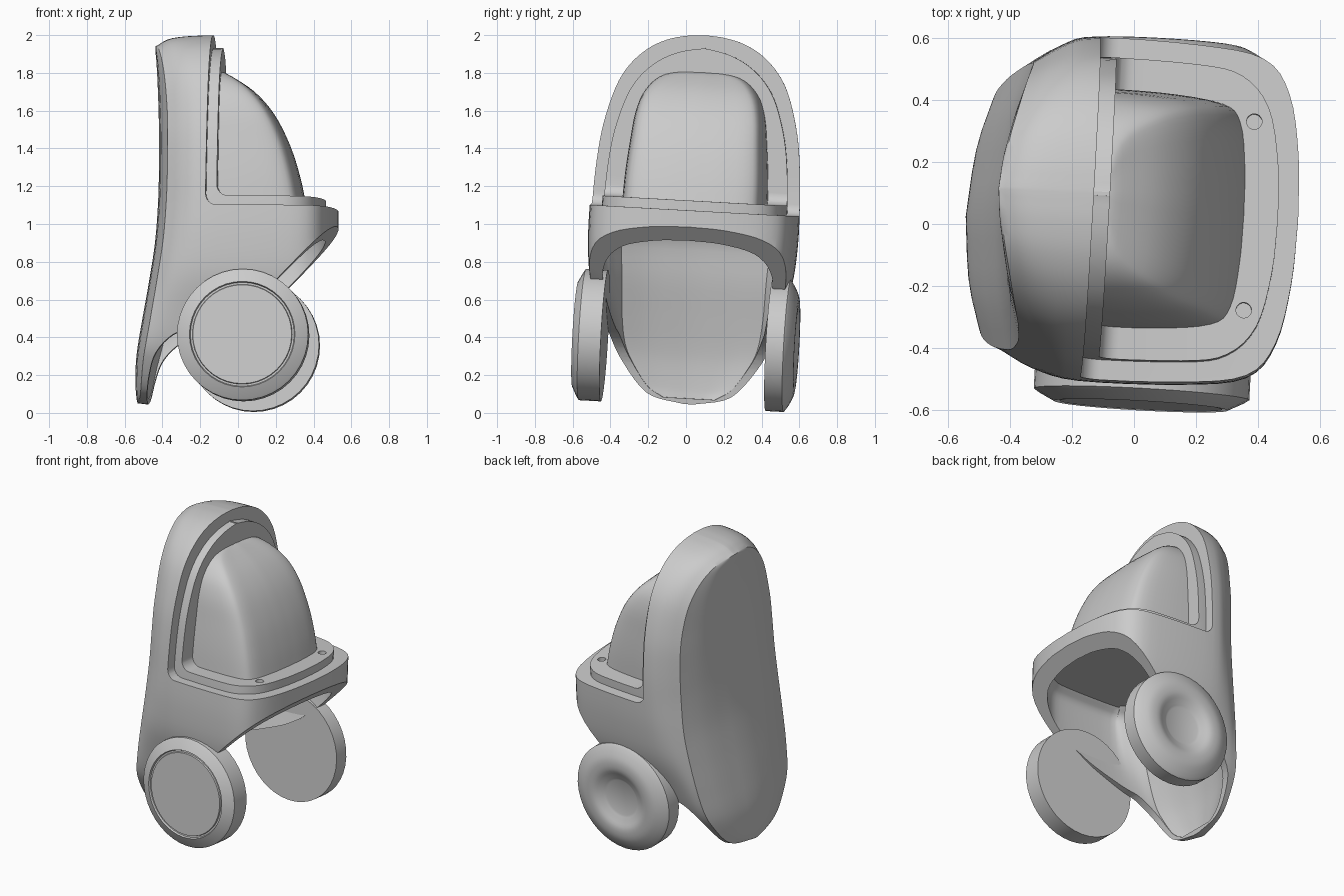
import bpy, bmesh, math
from mathutils import Matrix, Vector

cube = bpy.data.objects.get("Cube")
if cube:
    bpy.data.objects.remove(cube)

grey = bpy.data.materials.new("plain grey")
grey.use_nodes = True
grey.diffuse_color = (0.6, 0.6, 0.6, 1)
grey.node_tree.nodes["Principled BSDF"].inputs["Base Color"].default_value = (0.6, 0.6, 0.6, 1)

# the whole model leans and turns a little
LEAN = (Matrix.Translation((0, 0.04, 1)) @ Matrix.Rotation(math.radians(-3.2), 4, "Z")
        @ Matrix.Rotation(math.radians(-3.2), 4, "X") @ Matrix.Translation((0, 0, -1)))


def smooth(points, steps):
    """Smooth curve through points of any dimension."""
    pts = [Vector(p) for p in points]
    pts = [pts[0] * 2 - pts[1]] + pts + [pts[-1] * 2 - pts[-2]]
    out = []
    for a, b, c, d in zip(pts, pts[1:], pts[2:], pts[3:]):
        for i in range(steps):
            t = i / steps
            out.append(0.5 * (2 * b + (c - a) * t + (2 * a - 5 * b + 4 * c - d) * t ** 2
                              + (3 * b - a - 3 * c + d) * t ** 3))
    return out + [pts[-2]]


def finish(name, bm):
    bmesh.ops.recalc_face_normals(bm, faces=bm.faces)
    mesh = bpy.data.meshes.new(name)
    bm.to_mesh(mesh)
    bm.free()
    mesh.materials.append(grey)
    ob = bpy.data.objects.new(name, mesh)
    bpy.context.collection.objects.link(ob)
    return ob


def loft(name, sections, symmetric=False):
    """Closed solid through rings of points; symmetric ends are capped in cross strips."""
    bm = bmesh.new()
    rings = [[bm.verts.new(p) for p in s] for s in sections]
    n = len(rings[0])
    for low, high in zip(rings, rings[1:]):
        for i in range(n):
            j = (i + 1) % n
            bm.faces.new((low[i], low[j], high[j], high[i]))
    for ring in (rings[0], rings[-1]):
        if symmetric:
            for i in range(n // 2):
                strip = [ring[i], ring[i + 1], ring[n - i - 1], ring[-i]]
                bm.faces.new(list(dict.fromkeys(strip)))
        else:
            bm.faces.new(ring)
    return finish(name, bm)


def mirrored(half):
    """Close a half outline that starts and ends on the centre plane."""
    return list(half) + [Vector((p[0], -p[1], p[2])) for p in reversed(half[1:-1])]


def prism(name, outline):
    """Side outline (x, z) pulled across the whole width."""
    return loft(name, [[(x, y, z) for x, z in outline] for y in (-1, 1)])


def cut(ob, cutters):
    bpy.context.view_layer.objects.active = ob
    for cutter in cutters:
        cutter.hide_render = True
        mod = ob.modifiers.new("cut", "BOOLEAN")
        mod.operation = "DIFFERENCE"
        mod.solver = "EXACT"
        mod.object = cutter
        bpy.ops.object.modifier_apply(modifier=mod.name)
        bpy.data.objects.remove(cutter)


def shell_section(row, d):
    """Outline at one height: slightly bowed back panel, sharp edge, rounded front."""
    z, w, p, zp, xb = row
    w, p, xb, front = max(w - d, 0.006), max(p - d, 0.004), xb + d, 0.53 - d
    bow = 0.07 * min(1, p / 0.42)
    edge = (xb + bow, p, zp)
    back = smooth([(xb, 0, zp), (xb + bow * 0.35, p * 0.6, zp), edge], 3)
    side = smooth([edge, (xb + bow + 0.09, p + (w - p) * 0.65, zp + (z - zp) * 0.75),
                   (-0.15, w, z), (0.18, w * 0.99, z), (front - 0.14, w * 0.93, z),
                   (front - 0.05, w * 0.73, z), (front - 0.01, w * 0.37, z), (front, 0, z)], 4)
    return mirrored(back + side[1:])


def shell(name, rows, d):
    return loft(name, [shell_section(r, d) for r in smooth(rows, 4)], True)


# height, half width, back panel half width, back panel height, back x
ROWS = [
    (0.04, 0.03, 0.02, 0.05, -0.53), (0.07, 0.2, 0.17, 0.075, -0.535),
    (0.13, 0.28, 0.26, 0.13, -0.54), (0.25, 0.37, 0.35, 0.25, -0.54),
    (0.35, 0.42, 0.4, 0.35, -0.53), (0.5, 0.47, 0.43, 0.5, -0.505),
    (0.7, 0.53, 0.45, 0.7, -0.47), (0.9, 0.55, 0.46, 0.9, -0.44),
    (1.1, 0.55, 0.455, 1.1, -0.425), (1.3, 0.54, 0.45, 1.28, -0.42),
    (1.5, 0.515, 0.435, 1.47, -0.42), (1.7, 0.46, 0.39, 1.655, -0.425),
    (1.82, 0.395, 0.335, 1.77, -0.43), (1.91, 0.305, 0.26, 1.855, -0.435),
    (1.965, 0.205, 0.175, 1.91, -0.44), (1.992, 0.1, 0.09, 1.935, -0.44),
    (2.0, 0.006, 0.004, 1.942, -0.44)]


def front_cutter(x_top, x_low, floor):
    """Clears the space in front of the tall back, above the ledge."""
    corner = [(x_low + 0.06 * (1 - math.cos(a)), floor + 0.06 * (1 - math.sin(a)))
              for a in (math.pi / 2 * i / 6 for i in range(7))]
    return prism("front_cutter", [(x_top, 2.2)] + corner + [(0.9, floor), (0.9, 2.2)])


# outer shell, hollow underneath with walls that thin out towards the tail
body = shell("outer_shell", ROWS, 0)
hollow_rows = []
for z, w, p, zp, xb in ROWS[1:8]:
    thin = 0.04 * max(0, 1 - z / 0.75)
    hollow_rows.append((z, w + thin, p + thin, zp, xb - thin))
hollow = shell("hollow_cutter", hollow_rows + [(0.97, 0.5, 0.42, 0.97, -0.39)], 0.07)
arch = [(0.7, 1.16), (0.24, 0.685)] + [tuple(p) for p in smooth(
    [(0.12, 0.58), (0, 0.51), (-0.2, 0.43), (-0.32, 0.39), (-0.41, 0.3), (-0.45, 0.19), (-0.475, 0.04)], 4)]
underside = prism("underside_cutter", arch + [(-0.475, -0.2), (0.7, -0.2)])
cut(body, [hollow, underside, front_cutter(-0.13, -0.142, 1.072)])

# raised inner frame with two screw holes
INSET = 0.065
frame_rows = [(1.1 + (z - 1.1) * 0.925, w, p, 1.1 + (zp - 1.1) * 0.925, xb)
              for z, w, p, zp, xb in ROWS[8:]]
frame_rows.insert(0, (1.0, 0.55, 0.455, 1.0, -0.425))
frame = shell("inner_frame", frame_rows, INSET)


def disc(x, y, z, r):
    return [(x + r * math.cos(a), y + r * math.sin(a), z)
            for a in (math.tau * i / 20 for i in range(20))]


holes = [loft("hole_cutter", [disc(0.371, y, z, 0.025) for z in (1.09, 1.25)]) for y in (-0.305, 0.305)]
cut(frame, [front_cutter(-0.078, -0.086, 1.124)] + holes)

# domed visor: height, half width, front x
visor_rows = smooth([(1.08, 0.385, 0.363), (1.25, 0.378, 0.327), (1.42, 0.363, 0.273),
                     (1.58, 0.343, 0.192), (1.7, 0.298, 0.087), (1.785, 0.2, -0.04), (1.81, 0.02, -0.1)], 4)
visor = loft("domed_visor", [mirrored(
    [Vector((-0.2, 0, z))] + smooth([(-0.2, h, z), (-0.2 + (xf + 0.2) * 0.5, h * 0.99, z),
                                     (-0.2 + (xf + 0.2) * 0.84, h * 0.93, z),
                                     (-0.2 + (xf + 0.2) * 0.95, h * 0.78, z),
                                     (xf - 0.005, h * 0.4, z), (xf, 0, z)], 4))
    for z, h, xf in visor_rows], True)


def lathe(name, profile, side):
    """Disc turned about the sideways axis; profile is (radius, distance out)."""
    bm = bmesh.new()
    verts = [bm.verts.new((r, side * y, 0)) for r, y in profile]
    edges = [bm.edges.new(e) for e in zip(verts, verts[1:])]
    bmesh.ops.spin(bm, geom=verts + edges, cent=(0, 0, 0), axis=(0, 1, 0), angle=math.tau, steps=40)
    bmesh.ops.remove_doubles(bm, verts=bm.verts, dist=0.0005)
    bmesh.ops.translate(bm, verts=bm.verts, vec=(0.057, 0, 0.383))
    return finish(name, bm)


# side discs: flat capped on one side, rounded ring on the other
right_disc = lathe("right_disc", [
    (0, 0.435), (0.348, 0.435), (0.348, 0.553), (0.335, 0.562), (0.28, 0.59), (0.275, 0.579),
    (0.265, 0.579), (0.262, 0.588), (0, 0.588)], -1)
left_disc = lathe("left_disc", [
    (0, 0.44), (0.35, 0.44), (0.35, 0.535)] + [tuple(p) for p in smooth(
        [(0.345, 0.54), (0.31, 0.562), (0.26, 0.583), (0.2, 0.585), (0.155, 0.567), (0.115, 0.55)], 3)]
    + [(0, 0.55)], 1)

# tilt everything and shade
bpy.ops.object.select_all(action="DESELECT")
for part in (body, frame, visor, right_disc, left_disc):
    part.data.transform(LEAN)
    part.select_set(True)
bpy.context.view_layer.objects.active = body
bpy.ops.object.shade_smooth_by_angle(angle=math.radians(32))
